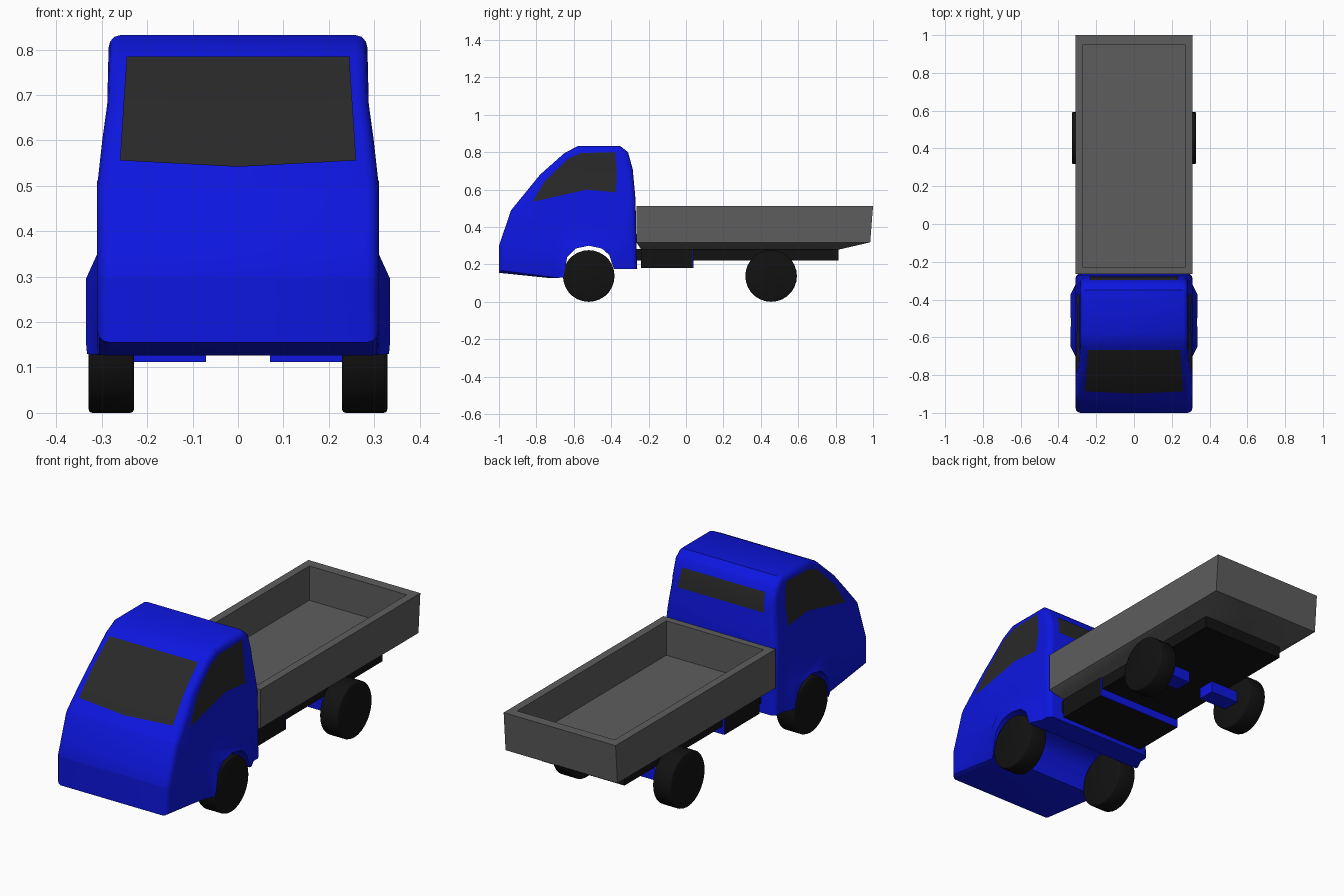
import bpy, bmesh, math
from mathutils import Vector, Matrix

if "Cube" in bpy.data.objects:
    bpy.data.objects.remove(bpy.data.objects["Cube"])


def material(name, r, g, b):
    m = bpy.data.materials.new(name)
    m.diffuse_color = (r, g, b, 1)
    m.use_nodes = True
    m.node_tree.nodes["Principled BSDF"].inputs["Base Color"].default_value = m.diffuse_color
    return m


BLUE = material("blue_paint", 0.004, 0.008, 0.75)
BLACK = material("black", 0.006, 0.006, 0.006)
GLASS = material("dark_glass", 0.022, 0.022, 0.022)
GREY = material("bed_grey", 0.11, 0.11, 0.11)


def finish(bm, name, mat, angle=35, recalc=True):
    if recalc:
        bmesh.ops.recalc_face_normals(bm, faces=bm.faces)
    me = bpy.data.meshes.new(name)
    bm.to_mesh(me)
    bm.free()
    ob = bpy.data.objects.new(name, me)
    bpy.context.collection.objects.link(ob)
    me.materials.append(mat)
    bpy.ops.object.select_all(action='DESELECT')
    ob.select_set(True)
    bpy.context.view_layer.objects.active = ob
    bpy.ops.object.shade_smooth_by_angle(angle=math.radians(angle))
    return ob


def slice_mesh(bm, axis, values):
    no = Vector((0, 0, 0))
    no[axis] = 1
    for v in values:
        bmesh.ops.bisect_plane(bm, geom=bm.verts[:] + bm.edges[:] + bm.faces[:],
                               plane_co=no * v, plane_no=no, dist=1e-5)


def lerp_table(t, table):
    if t <= table[0][0]:
        return table[0][1]
    for (a, va), (b, vb) in zip(table, table[1:]):
        if t <= b:
            return va + (vb - va) * (t - a) / (b - a)
    return table[-1][1]


def box(name, x0, x1, y0, y1, z0, z1, mat):
    bm = bmesh.new()
    bmesh.ops.create_cube(bm, size=1, matrix=Matrix.Translation(
        ((x0 + x1) / 2, (y0 + y1) / 2, (z0 + z1) / 2))
        @ Matrix.Diagonal((x1 - x0, y1 - y0, z1 - z0, 1)))
    return finish(bm, name, mat)


# Cab: side profile (y, z) extruded across, edges rounded, then narrowed upward
HALF = 0.31
WIDTH = [(0.50, 0.31), (0.60, 0.299), (0.68, 0.288), (0.80, 0.285)]
FENDER_Y = [(-0.70, 0), (-0.65, 1), (-0.37, 1), (-0.32, 0)]
FENDER_Z = [(0.295, 1), (0.35, 0)]
profile = [(-1, 0.155), (-1, 0.30), (-0.935, 0.49), (-0.78, 0.68), (-0.65, 0.795),
           (-0.58, 0.832), (-0.35, 0.832), (-0.31, 0.80), (-0.285, 0.71),
           (-0.27, 0.55), (-0.262, 0.175), (-0.385, 0.175), (-0.41, 0.25),
           (-0.45, 0.285), (-0.52, 0.30), (-0.59, 0.285), (-0.635, 0.24),
           (-0.655, 0.13), (-0.72, 0.126)]
bm = bmesh.new()
face = bm.faces.new([bm.verts.new((-HALF, y, z)) for y, z in profile])
ext = bmesh.ops.extrude_face_region(bm, geom=[face])
bmesh.ops.translate(bm, vec=(2 * HALF, 0, 0),
                    verts=[v for v in ext["geom"] if isinstance(v, bmesh.types.BMVert)])
bmesh.ops.recalc_face_normals(bm, faces=bm.faces)


def rounded(e):
    a, b = (v.co for v in e.verts)
    mid = (a + b) / 2
    return abs(a.x - b.x) < 1e-4 and not (mid.z < 0.31 and mid.y > -0.74)


bmesh.ops.bevel(bm, geom=[e for e in bm.edges if rounded(e)], offset=0.028,
                segments=3, profile=0.5, affect='EDGES')
slice_mesh(bm, 2, [0.295, 0.35, 0.5, 0.6, 0.68])
slice_mesh(bm, 1, [-0.70, -0.65, -0.37, -0.32])
for v in bm.verts:
    side = 1 if v.co.x > 0 else -1
    bulge = lerp_table(v.co.y, FENDER_Y) * lerp_table(v.co.z, FENDER_Z)
    outer = abs(v.co.x) > 0.3
    v.co.x *= lerp_table(v.co.z, WIDTH) / HALF
    if outer:
        v.co.x += side * 0.025 * bulge
finish(bm, "cab", BLUE)

# Windscreen and rear window: strips lying just outside the cab
FRONT = [(0.49, -0.935), (0.68, -0.78), (0.795, -0.65)]
REAR = [(0.55, -0.27), (0.71, -0.285), (0.80, -0.31)]


def window_strip(name, rows, table, out):
    bm = bmesh.new()
    grid = []
    for half, z_mid, z_side in rows:
        grid.append([bm.verts.new((x, lerp_table(z, table) + out, z))
                     for x, z in ((-half, z_side), (0, z_mid), (half, z_side))])
    for lo, hi in zip(grid, grid[1:]):
        for i in range(2):
            f = bm.faces.new((lo[i], lo[i + 1], hi[i + 1], hi[i]))
            f.normal_update()
            if f.normal.y * out < 0:
                f.normal_flip()
    finish(bm, name, GLASS, recalc=False)


window_strip("windscreen", [(0.26, 0.542, 0.556), (0.252, 0.68, 0.68),
                            (0.245, 0.785, 0.785)], FRONT, -0.005)
window_strip("rear_window", [(0.238, 0.67, 0.67), (0.235, 0.71, 0.71),
                             (0.23, 0.765, 0.765)], REAR, 0.004)

# Side windows
side_pts = [(-0.82, 0.535), (-0.53, 0.60), (-0.375, 0.585), (-0.37, 0.70),
            (-0.38, 0.80), (-0.56, 0.795), (-0.63, 0.765), (-0.755, 0.645)]
for side, label in ((-1, "left"), (1, "right")):
    bm = bmesh.new()
    f = bm.faces.new([bm.verts.new((side, y, z)) for y, z in side_pts])
    f.normal_update()
    if f.normal.x * side < 0:
        f.normal_flip()
    slice_mesh(bm, 2, [0.6, 0.68])
    for v in bm.verts:
        v.co.x = side * (lerp_table(v.co.z, WIDTH) + 0.003)
    finish(bm, label + "_window", GLASS, recalc=False)

# Cargo bed: lofted rectangles from the tapered underside up, over the rim, to the floor
rings = [(0.25, -0.24, 0.82, 0.28), (0.31, -0.265, 0.985, 0.318),
         (0.31, -0.265, 1.0, 0.512), (0.27, -0.23, 0.95, 0.512),
         (0.27, -0.23, 0.95, 0.34)]
bm = bmesh.new()
loops = [[bm.verts.new(p) for p in ((-x, a, z), (x, a, z), (x, b, z), (-x, b, z))]
         for x, a, b, z in rings]
for lo, hi in zip(loops, loops[1:]):
    for i in range(4):
        j = (i + 1) % 4
        bm.faces.new((lo[i], lo[j], hi[j], hi[i]))
bm.faces.new(loops[0][::-1])
bm.faces.new(loops[-1])
finish(bm, "cargo_bed", GREY)

# Chassis, tank box with its blue rear plate, and rear axle stubs
box("chassis", -0.23, 0.23, -0.265, 0.815, 0.22, 0.283, BLACK)
box("tank_box", -0.24, 0.24, -0.24, 0.035, 0.18, 0.28, BLACK)
box("tank_rear_plate", -0.24, 0.24, 0.035, 0.039, 0.18, 0.28, BLUE)
for s in (-1, 1):
    xs = sorted((s * 0.07, s * 0.25))
    box("rear_axle_stub", xs[0], xs[1], 0.41, 0.50, 0.112, 0.17, BLUE)

# Wheels
for y, label in ((-0.52, "front"), (0.455, "rear")):
    for s in (-1, 1):
        bm = bmesh.new()
        bmesh.ops.create_cone(bm, cap_ends=True, segments=28, radius1=0.138,
                              radius2=0.138, depth=0.1)
        rim = [e for e in bm.edges if abs(e.verts[0].co.z - e.verts[1].co.z) < 1e-4]
        bmesh.ops.bevel(bm, geom=rim, offset=0.008, segments=2, profile=0.5,
                        affect='EDGES')
        bmesh.ops.transform(bm, verts=bm.verts, matrix=Matrix.Translation(
            (s * 0.279, y, 0.138)) @ Matrix.Rotation(math.pi / 2, 4, 'Y'))
        finish(bm, label + "_wheel", BLACK, 50)
